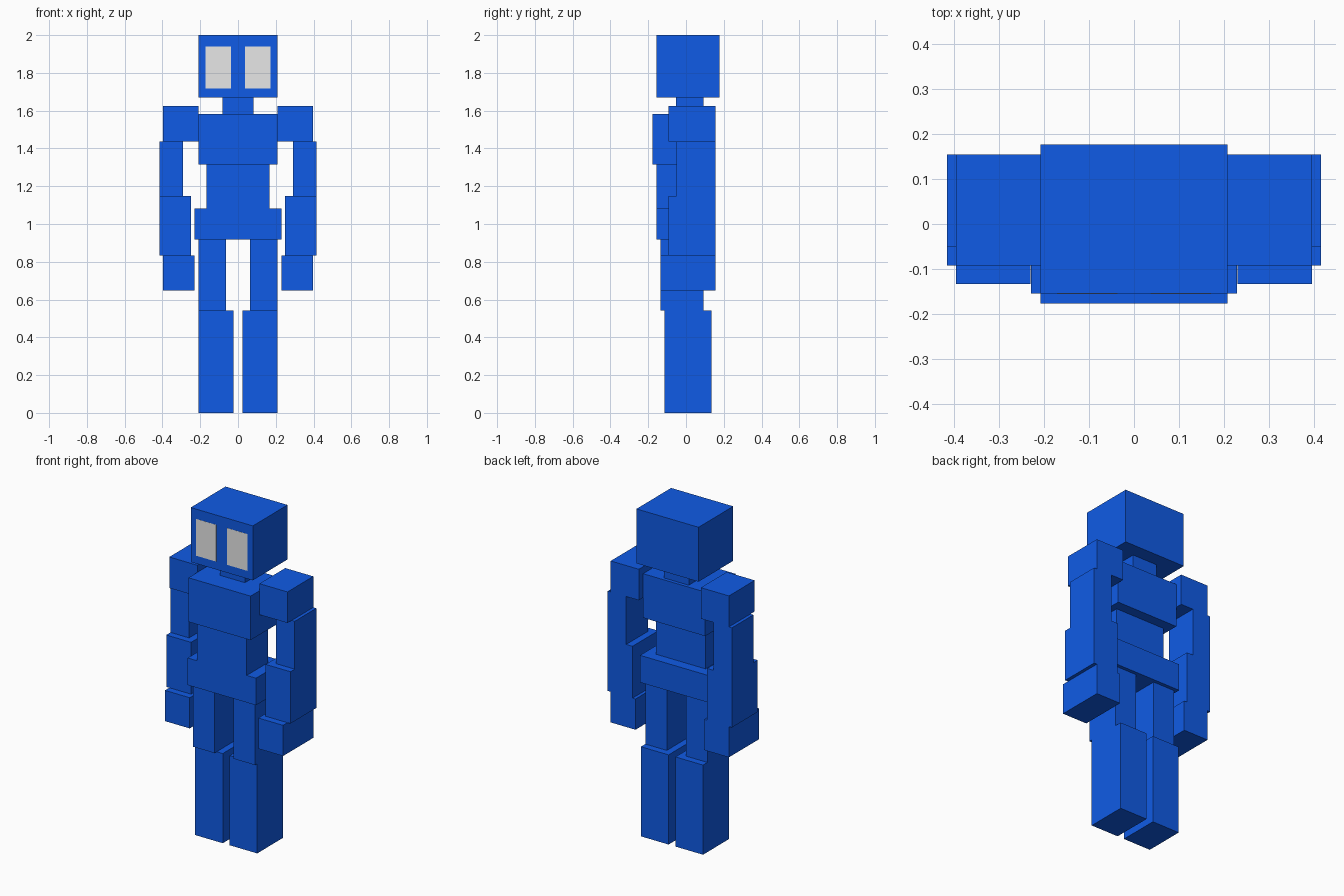
import bpy
from mathutils import Matrix, Vector
import bmesh

if "Cube" in bpy.data.objects:
    bpy.data.objects.remove(bpy.data.objects["Cube"])


def material(name, rgb):
    m = bpy.data.materials.new(name)
    m.diffuse_color = (*rgb, 1.0)
    m.use_nodes = True
    m.node_tree.nodes["Principled BSDF"].inputs["Base Color"].default_value = m.diffuse_color
    return m


BLUE = material("body_blue", (0.005, 0.105, 0.79))
GREY = material("eye_light_grey", (0.8, 0.8, 0.8))


def box(name, x, y, z, mat=BLUE):
    """Box spanning the given (min, max) ranges."""
    size = [b - a for a, b in (x, y, z)]
    centre = Vector([(a + b) / 2 for a, b in (x, y, z)])
    bm = bmesh.new()
    bmesh.ops.create_cube(bm, size=1.0, matrix=Matrix.Diagonal((*size, 1)))
    mesh = bpy.data.meshes.new(name)
    bm.to_mesh(mesh)
    bm.free()
    mesh.materials.append(mat)
    obj = bpy.data.objects.new(name, mesh)
    obj.location = centre
    bpy.context.collection.objects.link(obj)


def pair(name, x, y, z, mat=BLUE):
    """Right box plus its mirrored left partner."""
    box("right_" + name, x, y, z, mat)
    box("left_" + name, (-x[1], -x[0]), y, z, mat)


# Head, neck and torso
box("head", (-0.208, 0.208), (-0.155, 0.177), (1.670, 2.0))
box("neck", (-0.083, 0.083), (-0.052, 0.092), (1.583, 1.670))
box("chest", (-0.208, 0.208), (-0.177, 0.113), (1.316, 1.583))
box("waist", (-0.167, 0.167), (-0.155, 0.051), (1.083, 1.316))
box("pelvis", (-0.229, 0.229), (-0.155, 0.113), (0.919, 1.083))

# Eyes: thin plates on the face
pair("eye", (0.037, 0.172), (-0.1558, -0.1545), (1.718, 1.941), GREY)

# Arms
pair("shoulder", (0.208, 0.396), (-0.092, 0.155), (1.438, 1.626))
pair("upper_arm", (0.292, 0.416), (-0.051, 0.155), (1.148, 1.438))
pair("forearm", (0.250, 0.416), (-0.092, 0.155), (0.834, 1.148))
pair("hand", (0.230, 0.396), (-0.134, 0.155), (0.648, 0.834))

# Legs
pair("thigh", (0.064, 0.208), (-0.134, 0.092), (0.543, 0.919))
pair("lower_leg", (0.023, 0.208), (-0.113, 0.134), (0.0, 0.543))
